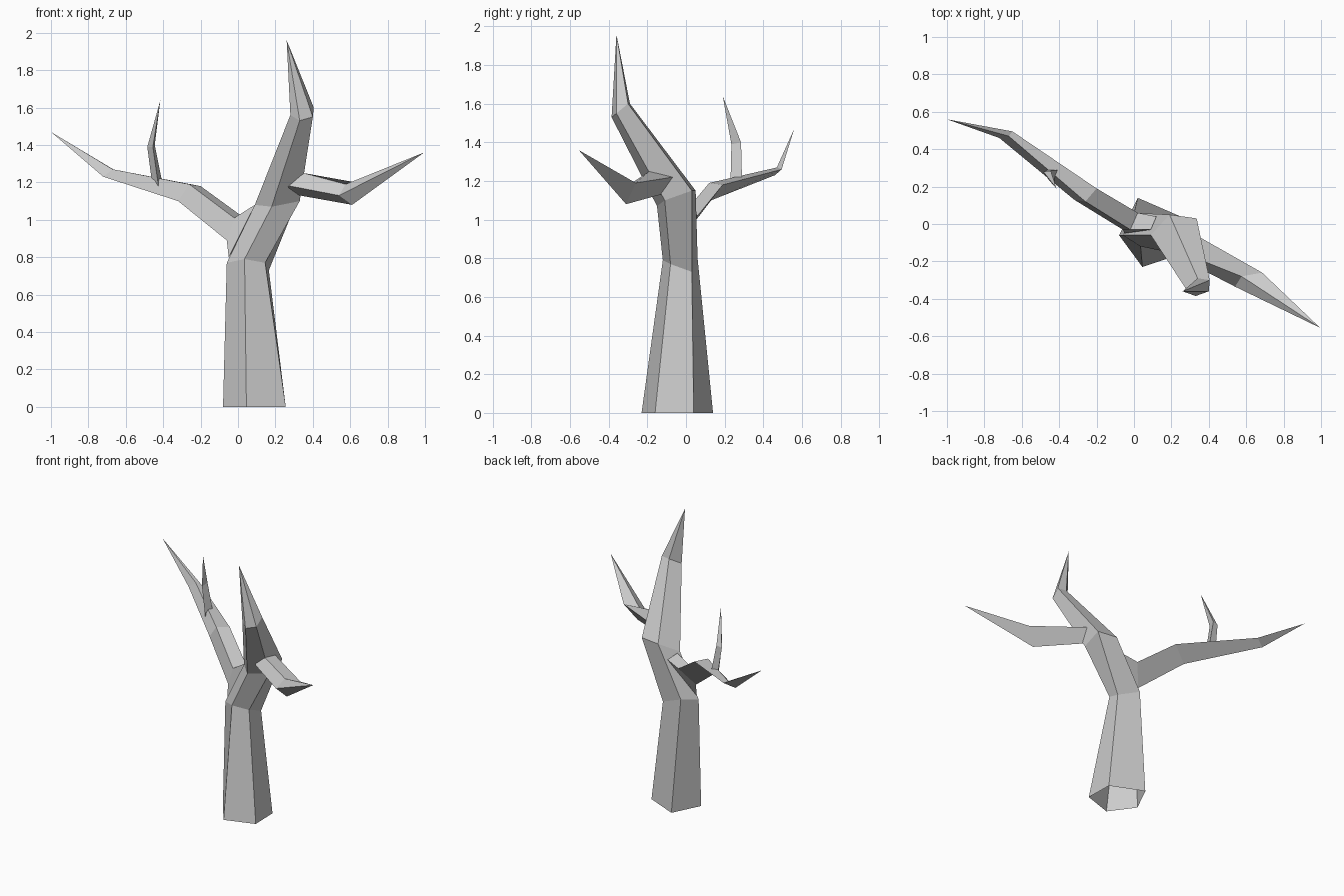
import bpy
import bmesh

default_cube = bpy.data.objects.get("Cube")
if default_cube:
    bpy.data.objects.remove(default_cube, do_unlink=True)

# One plain bark colour
bark = bpy.data.materials.new("grey_bark")
bark.use_nodes = True
bark.diffuse_color = (0.6, 0.6, 0.6, 1)
shader = next(node for node in bark.node_tree.nodes if node.type == "BSDF_PRINCIPLED")
shader.inputs["Base Color"].default_value = (0.6, 0.6, 0.6, 1)
shader.inputs["Roughness"].default_value = 0.9


def limb(name, rings, tip, cap_root=True):
    """Loft a faceted limb through its rings and close it in a point."""
    bm = bmesh.new()
    loops = [[bm.verts.new(point) for point in ring] for ring in rings]
    point = bm.verts.new(tip)
    count = len(rings[0])
    for lower, upper in zip(loops, loops[1:]):
        for i in range(count):
            j = (i + 1) % count
            bm.faces.new((lower[i], lower[j], upper[j], upper[i]))
    last = loops[-1]
    for i in range(count):
        bm.faces.new((last[i], last[(i + 1) % count], point))
    if cap_root:
        bm.faces.new(reversed(loops[0]))
    bmesh.ops.recalc_face_normals(bm, faces=bm.faces[:])
    mesh = bpy.data.meshes.new(name)
    bm.to_mesh(mesh)
    bm.free()
    mesh.materials.append(bark)
    tree_part = bpy.data.objects.new(name, mesh)
    bpy.context.collection.objects.link(tree_part)
    return tree_part


# Five-sided trunk, open underneath, bending forward into a pointed crown
limb("trunk", [
    [(.045, -.23, 0), (.255, -.16, 0), (.25, .04, 0), (.02, .14, 0), (-.08, -.06, 0)],
    [(.035, -.12, .79), (.145, -.08, .77), (.165, .03, .73), (0, .06, .8), (-.06, -.06, .77)],
    [(.18, -.15, 1.07), (.33, -.11, 1.1), (.335, .03, 1.15), (.19, .05, 1.15), (.09, -.06, 1.08)],
    [(.33, -.385, 1.53), (.4, -.36, 1.55), (.405, -.3, 1.6), (.34, -.29, 1.6), (.28, -.35, 1.56)],
], (.26, -.36, 1.96), cap_root=False)

# Long three-sided branch reaching back on the right
limb("right_branch", [
    [(.09, -.03, 1.08), (-.05, -.05, .8), (.12, .04, 1.05)],
    [(-.02, -.03, 1.01), (-.06, -.03, .89), (.02, .06, 1.02)],
    [(-.26, .12, 1.19), (-.32, .13, 1.1), (-.2, .19, 1.18)],
    [(-.67, .47, 1.27), (-.72, .46, 1.23), (-.65, .495, 1.26)],
], (-1, .56, 1.47))

# Small twig standing on the long branch
limb("twig", [
    [(-.46, .29, 1.2), (-.425, .23, 1.18), (-.405, .29, 1.2)],
    [(-.485, .28, 1.39), (-.455, .235, 1.39), (-.445, .285, 1.4)],
], (-.415, .19, 1.64))

# Four-sided branch reaching forward on the left
limb("left_branch", [
    [(.22, -.12, 1.17), (.24, -.11, 1.21), (.25, -.05, 1.2), (.24, -.08, 1.13)],
    [(.28, -.2, 1.18), (.35, -.19, 1.25), (.35, -.07, 1.22), (.33, -.13, 1.13)],
    [(.54, -.335, 1.13), (.575, -.28, 1.19), (.685, -.26, 1.19), (.61, -.31, 1.08)],
], (.995, -.555, 1.36))
